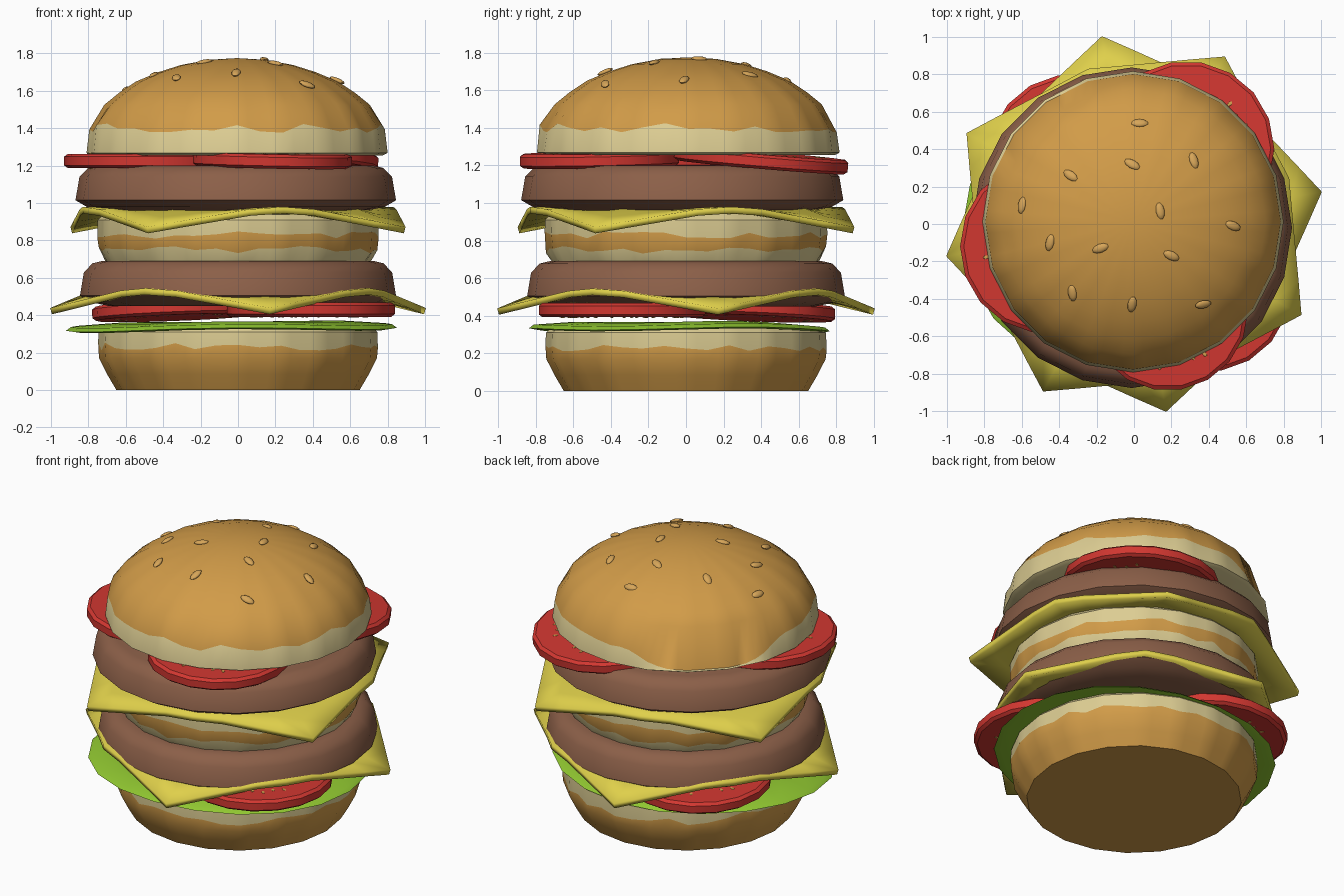
import bpy, bmesh, math, random
from mathutils import Vector, Matrix, Euler

if "Cube" in bpy.data.objects:
    bpy.data.objects.remove(bpy.data.objects["Cube"])

random.seed(7)


def material(name, rgb):
    m = bpy.data.materials.new(name)
    m.diffuse_color = (*rgb, 1)
    m.use_nodes = True
    m.node_tree.nodes["Principled BSDF"].inputs["Base Color"].default_value = m.diffuse_color
    return m


CRUST = material("bun crust", (0.64, 0.33, 0.065))
CRUMB = material("bun crumb", (0.72, 0.61, 0.29))
MEAT = material("grilled meat", (0.26, 0.115, 0.065))
CHEESE = material("cheese yellow", (0.74, 0.63, 0.07))
RED = material("tomato red", (0.64, 0.038, 0.03))
GREEN = material("lettuce green", (0.28, 0.57, 0.03))
PIP = material("tomato pip", (0.68, 0.36, 0.08))
SESAME = material("sesame", (0.68, 0.38, 0.1))


def finish(name, bm, mats, angle=35, loc=(0, 0, 0), rot=(0, 0, 0)):
    bmesh.ops.remove_doubles(bm, verts=bm.verts, dist=1e-5)
    bmesh.ops.recalc_face_normals(bm, faces=bm.faces)
    me = bpy.data.meshes.new(name)
    bm.to_mesh(me)
    bm.free()
    for m in mats:
        me.materials.append(m)
    ob = bpy.data.objects.new(name, me)
    bpy.context.collection.objects.link(ob)
    ob.location, ob.rotation_euler = loc, rot
    bpy.ops.object.select_all(action='DESELECT')
    ob.select_set(True)
    bpy.context.view_layer.objects.active = ob
    bpy.ops.object.shade_smooth_by_angle(angle=math.radians(angle))
    return ob


def ngon_point(k, cols, sides):
    """Point k of cols spread along the straight sides of a regular polygon."""
    per = cols // sides
    side, t = k // per, (k % per) / per
    a, b = (2 * math.pi * (side + j) / sides for j in (0, 1))
    return Vector((math.cos(a), math.sin(a))).lerp(Vector((math.cos(b), math.sin(b))), t)


def lathe(name, profile, mats, bands=None, waves=None, sides=20, split=1, **place):
    """Turn a (radius, z) profile; waves maps a ring number to a z offset rule."""
    bm = bmesh.new()
    cols = sides * split
    dirs = [ngon_point(k, cols, sides) for k in range(cols)]
    rings = []
    for i, (r, z) in enumerate(profile):
        if r == 0:
            rings.append([bm.verts.new((0, 0, z))] * cols)
            continue
        rule = (waves or {}).get(i, lambda k: 0)
        rings.append([bm.verts.new((r * d.x, r * d.y, z + rule(k))) for k, d in enumerate(dirs)])
    for i in range(len(rings) - 1):
        lo, hi = rings[i], rings[i + 1]
        for k in range(cols):
            n = (k + 1) % cols
            corners = list(dict.fromkeys((lo[k], lo[n], hi[n], hi[k])))
            bm.faces.new(corners).material_index = bands[i] if bands else 0
    return finish(name, bm, mats, **place)


# Uneven line between crust and crumb
SPLIT = 4


def wave(size, dip=0.0):
    cols = 20 * SPLIT
    knots = [random.uniform(-size, size) for _ in range(cols // 2)]

    def rule(k):
        z = knots[k // 2] if k % 2 == 0 else (knots[k // 2] + knots[(k // 2 + 1) % len(knots)]) / 2
        away = abs((k * 360 / cols - 135 + 180) % 360 - 180)
        t = min(1, max(0, (away - 16) / 26))
        near = 1 - t * t * (3 - 2 * t)
        return z * (1 - near if dip else 1) - dip * near
    return rule


# Buns (band 0 = crust, 1 = crumb)
lathe("bottom_bun", [(0, 0), (0.65, 0), (0.70, 0.085), (0.743, 0.17), (0.748, 0.235), (0.745, 0.31), (0.72, 0.335), (0, 0.34)],
      [CRUST, CRUMB], [0, 0, 0, 0, 1, 1, 1], {4: wave(0.025)}, split=SPLIT)
lathe("middle_bun", [(0, 0.67), (0.70, 0.67), (0.745, 0.75), (0.752, 0.83), (0.75, 0.91), (0.72, 0.94), (0, 0.945)],
      [CRUST, CRUMB], [1, 1, 0, 1, 1, 1], {2: wave(0.02), 3: wave(0.02)}, split=SPLIT)
DOME = [(0.785, 1.41), (0.71, 1.525), (0.63, 1.59), (0.54, 1.65), (0.42, 1.70), (0.30, 1.738), (0.15, 1.766), (0, 1.775)]
lathe("top_bun", [(0, 1.255), (0.78, 1.255), (0.805, 1.268), (0.79, 1.40)] + DOME[1:],
      [CRUST, CRUMB], [1, 1, 1] + [0] * 7, {3: wave(0.025, 0.128)}, split=SPLIT, loc=(-0.005, 0.012, 0))

# Patties
for name, r, low, high, loc in (("lower_patty", 0.845, 0.45, 0.69, (0, 0, 0)),
                                ("upper_patty", 0.857, 0.96, 1.20, (-0.012, -0.02, 0))):
    lathe(name, [(0, low), (r * 0.82, low), (r * 0.93, low + 0.02), (r, low + 0.055), (r * 0.975, high - 0.06),
                 (r * 0.92, high - 0.012), (r * 0.86, high), (0, high)], [MEAT], loc=loc)


# Cheese slices: square sheets with drooping corners
def cheese(name, top, low, turn):
    bm = bmesh.new()
    cols, rows = 32, (0, 0.5, 0.68, 0.84, 1)
    rings = []
    for f in rows:
        ring = []
        for k in range(cols):
            t = abs((k + 4) % 8 - 4) / 4
            a = 2 * math.pi * k / cols
            corner = round(k / 8 + (0.01 if k % 8 < 4 else -0.01)) * math.pi / 2
            sign = 1 if a >= corner else -1
            mid = corner + sign * math.pi / 4
            p = Vector((math.cos(corner), math.sin(corner))) * 1.014
            p = p.lerp(Vector((math.cos(mid), math.sin(mid))) * 0.865, t) * f
            drop = max(0, (f - 0.68) / 0.32) * max(0, 1 - t / 0.85)
            ring.append(bm.verts.new((p.x, p.y, top - (top - low) * drop)))
        rings.append(ring)
    for lo, hi in zip(rings[1:], rings[2:]):
        for k in range(cols):
            bm.faces.new((lo[k], hi[k], hi[(k + 1) % cols], lo[(k + 1) % cols]))
    bm.faces.new(rings[1])
    for v in rings[0]:
        bm.verts.remove(v)
    ob = finish(name, bm, [CHEESE], rot=(0, 0, math.radians(turn)))
    mod = ob.modifiers.new("thickness", 'SOLIDIFY')
    mod.thickness, mod.offset = 0.035, 0


cheese("lower_cheese", 0.527, 0.422, 9.7)
cheese("upper_cheese", 0.962, 0.855, -28.5)

# Lettuce leaf: thin, slightly wavy disc
leaf = lathe("lettuce", [(0, 0.345), (0.7, 0.338), (0.95, 0.318), (1.0, 0.325), (0.97, 0.345), (0.7, 0.362), (0, 0.365)],
             [GREEN], loc=(-0.035, -0.035, 0))
for v in leaf.data.vertices:
    a = math.atan2(v.co.y, v.co.x)
    r = math.hypot(v.co.x, v.co.y)
    v.co.z += r * (0.008 * math.sin(3 * a) + 0.008 * math.cos(a))
    v.co.x *= 0.885
    v.co.y *= 0.80


# Tomato slices with clusters of pips on both faces
def tomato(name, x, y, z, r, tilt=(0, 0)):
    h = 0.038
    rot = Euler((tilt[0], tilt[1], 0))
    lathe(name, [(0, -h), (r - 0.02, -h), (r, -h + 0.015), (r, h - 0.015), (r - 0.02, h), (0, h)],
          [RED], sides=18, loc=(x, y, z), rot=rot)
    bm = bmesh.new()
    for side in (-1, 1):
        for cluster in range(5):
            for j in range(4):
                a = math.radians(cluster * 72 + 12 * j + 10)
                m = (Matrix.Rotation(a, 4, 'Z') @ Matrix.Translation((r * (0.66 + 0.05 * (j % 2)), 0, side * h))
                     @ Matrix.Diagonal((0.02, 0.011, 0.004, 1)))
                bmesh.ops.create_icosphere(bm, subdivisions=1, radius=1, matrix=m)
    finish(name + "_pips", bm, [PIP], loc=(x, y, z), rot=rot)


tomato("lower_tomato_front", 0.39, -0.34, 0.43, 0.45)
tomato("lower_tomato_back", -0.33, 0.35, 0.425, 0.45, (-0.04, -0.04))
tomato("upper_tomato_left", -0.465, -0.12, 1.225, 0.465)
tomato("upper_tomato_front", 0.18, -0.46, 1.23, 0.43, (0.02, 0.02))
tomato("upper_tomato_back", 0.28, 0.40, 1.228, 0.47, (-0.085, 0.02))


# Sesame seeds lying on the dome: x, y, turn
def dome_at(r):
    for (r1, z1), (r0, z0) in zip(DOME, DOME[1:]):
        if r0 <= r <= r1:
            return z0 + (z1 - z0) * (r - r0) / (r1 - r0), (z0 - z1) / (r1 - r0)


for i, (x, y, turn) in enumerate(((0.03, 0.54, 0), (-0.01, 0.32, -30), (0.32, 0.34, -75), (-0.34, 0.26, -35),
                                  (-0.6, 0.1, 80), (0.14, 0.07, -80), (0.53, -0.01, -20), (-0.45, -0.1, 75),
                                  (-0.18, -0.13, 20), (0.2, -0.17, -25), (-0.33, -0.37, -85),
                                  (-0.01, -0.43, 80), (0.37, -0.43, 5))):
    r = math.hypot(x, y)
    z, slope = dome_at(r)
    up = Vector((x / r * slope, y / r * slope, 1)).normalized()
    q = Vector((0, 0, 1)).rotation_difference(up)
    bm = bmesh.new()
    bmesh.ops.create_uvsphere(bm, u_segments=10, v_segments=6, radius=1,
                              matrix=Matrix.Rotation(math.radians(turn), 4, 'Z') @ Matrix.Diagonal((0.046, 0.024, 0.013, 1)))
    finish(f"sesame_seed_{i + 1}", bm, [SESAME], 60, (x, y, z + 0.002), q.to_euler())
